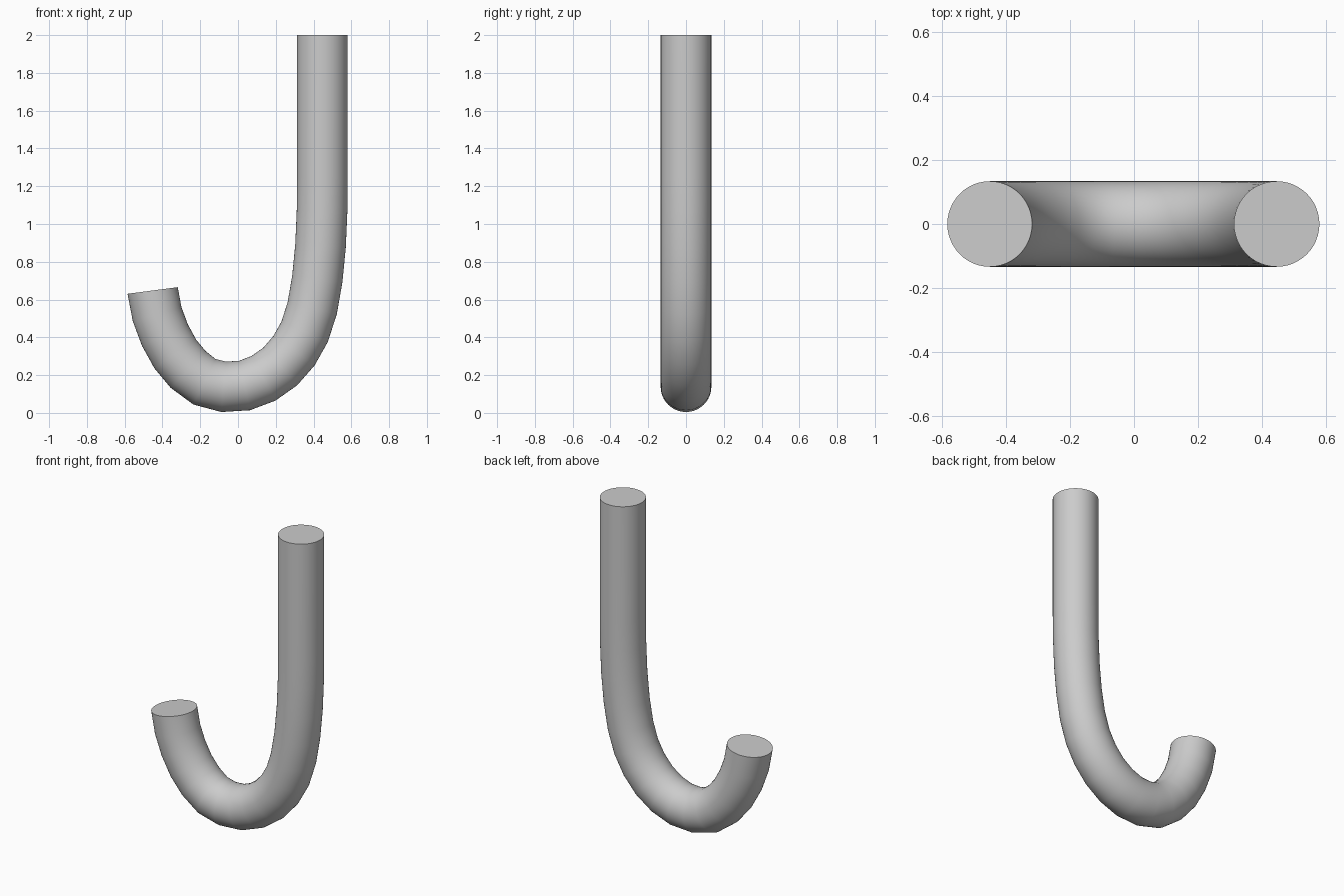
import bpy, bmesh, math
from mathutils import Vector

cube = bpy.data.objects.get("Cube")
if cube:
    bpy.data.objects.remove(cube, do_unlink=True)

RADIUS, SIDES = 0.134, 48

# Centre line of the hook in the x-z plane, short tip to tall shaft
path = [(-.452, .648), (-.428, .522), (-.387, .412), (-.332, .312),
        (-.264, .230), (-.178, .165), (-.075, .138), (.035, .145),
        (.135, .183), (.224, .246), (.297, .330), (.353, .430),
        (.393, .555), (.420, .710), (.437, .885), (.445, 1.07),
        (.447, 1.25), (.447, 2.0)]
points = [Vector((x, 0, z)) for x, z in path]
steps = [(b - a).normalized() for a, b in zip(points, points[1:])]
tangents = [Vector((.131, 0, -.991))]
tangents += [(a + b).normalized() for a, b in zip(steps, steps[1:])]
tangents.append(Vector((0, 0, 1)))

# Sweep a circle along the centre line
bm = bmesh.new()
rings = []
for p, t in zip(points, tangents):
    side = Vector((t.z, 0, -t.x))
    angles = [math.tau * k / SIDES for k in range(SIDES)]
    rings.append([bm.verts.new(p + RADIUS * (side * math.cos(a) + Vector((0, math.sin(a), 0))))
                  for a in angles])
for low, high in zip(rings, rings[1:]):
    for k in range(SIDES):
        n = (k + 1) % SIDES
        bm.faces.new((low[k], low[n], high[n], high[k]))

# Flat end caps
bm.faces.new(rings[0])
bm.faces.new(rings[-1])
bmesh.ops.recalc_face_normals(bm, faces=bm.faces)
mesh = bpy.data.meshes.new("hook_tube")
bm.to_mesh(mesh)
bm.free()
hook = bpy.data.objects.new("hook_tube", mesh)
bpy.context.collection.objects.link(hook)

# Plain grey
grey = bpy.data.materials.new("plain_grey")
grey.use_nodes = True
colour = (.6, .6, .6, 1)
grey.diffuse_color = colour
grey.node_tree.nodes["Principled BSDF"].inputs["Base Color"].default_value = colour
mesh.materials.append(grey)

# Smooth sides with crisp cap edges
bpy.ops.object.select_all(action="DESELECT")
hook.select_set(True)
bpy.context.view_layer.objects.active = hook
bpy.ops.object.shade_smooth_by_angle(angle=math.radians(40))
